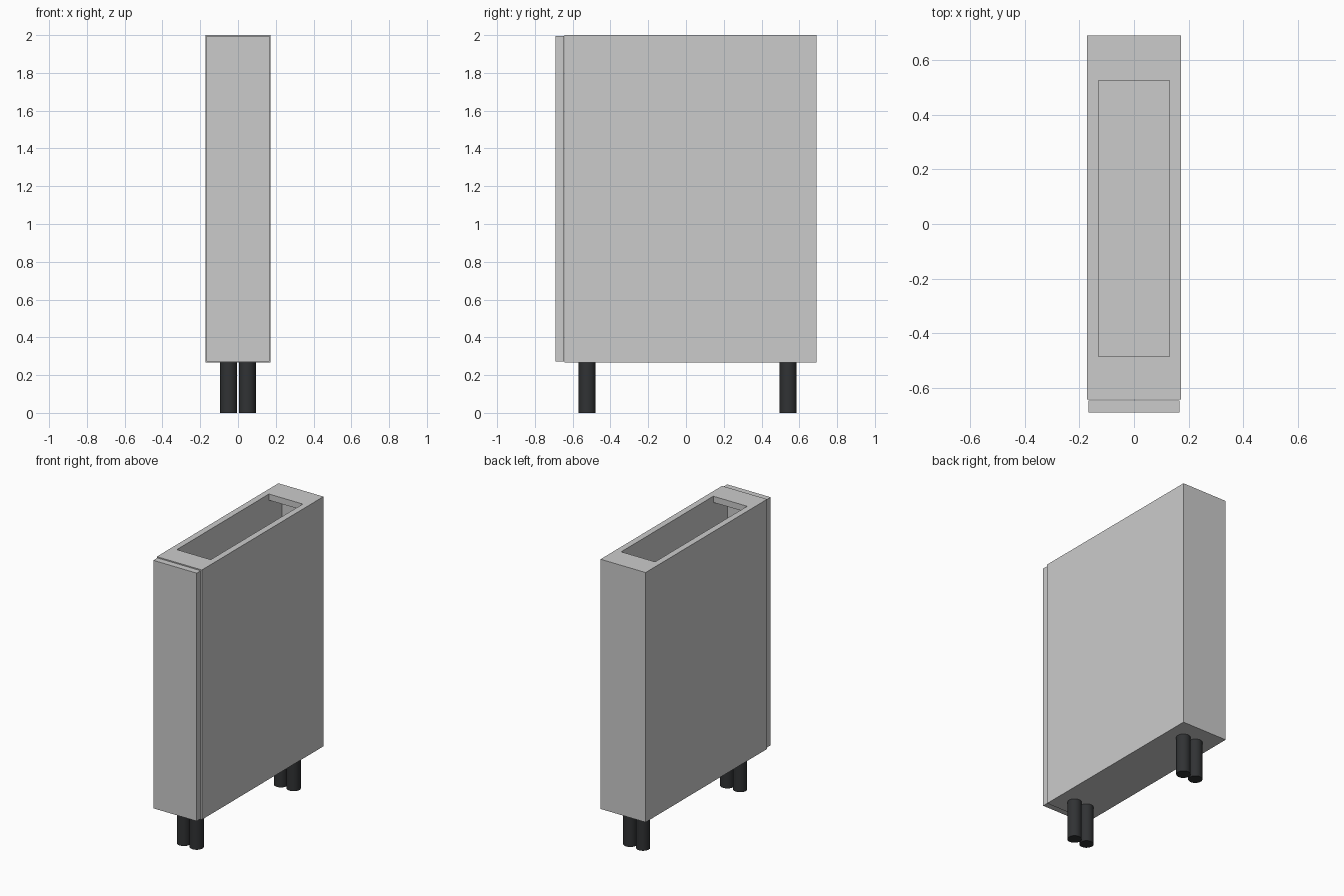
import bpy

if "Cube" in bpy.data.objects:
    bpy.data.objects.remove(bpy.data.objects["Cube"])

# Overall dimensions
W, T = 0.173, 0.043            # half width, board thickness
BACK, FRONT = 0.69, -0.643     # carcass depth limits
BASE, TOP = 0.267, 2.0         # carcass height limits
IN = W - T                     # inner half width


def board(name, x, y, z):
    """Box spanning the given (min, max) ranges."""
    bpy.ops.mesh.primitive_cube_add(size=1)
    o = bpy.context.object
    o.name = name
    o.location = [(a + b) / 2 for a, b in (x, y, z)]
    o.scale = [b - a for a, b in (x, y, z)]
    bpy.ops.object.transform_apply(location=False, rotation=False, scale=True)
    return o


# Side panels
board("left_side_panel", (-W, -IN), (FRONT, BACK), (BASE, TOP))
board("right_side_panel", (IN, W), (FRONT, BACK), (BASE, TOP))

# Bottom, back and the two top rails
board("bottom_panel", (-IN, IN), (FRONT, BACK), (BASE, BASE + T))
board("back_panel", (-IN, IN), (BACK - 0.022, BACK), (BASE + T, TOP - T))
board("front_top_rail", (-IN, IN), (FRONT, -0.485), (TOP - T, TOP))
board("back_top_rail", (-IN, IN), (0.525, BACK), (TOP - T, TOP))

# Door, slightly smaller than the carcass
board("door", (-0.167, 0.166), (-0.69, -0.646), (0.273, 1.994))

# Round legs
dark = bpy.data.materials.new("dark_plastic")
dark.diffuse_color = (0.03, 0.032, 0.034, 1)
dark.use_nodes = True
dark.node_tree.nodes["Principled BSDF"].inputs["Base Color"].default_value = dark.diffuse_color
for row, y in (("front", -0.523), ("back", 0.541)):
    for side, x in (("left", -0.049), ("right", 0.049)):
        bpy.ops.mesh.primitive_cylinder_add(
            vertices=32, radius=0.045, depth=BASE, location=(x, y, BASE / 2))
        leg = bpy.context.object
        leg.name = f"{row}_{side}_leg"
        leg.data.materials.append(dark)
        bpy.ops.object.shade_smooth_by_angle()
